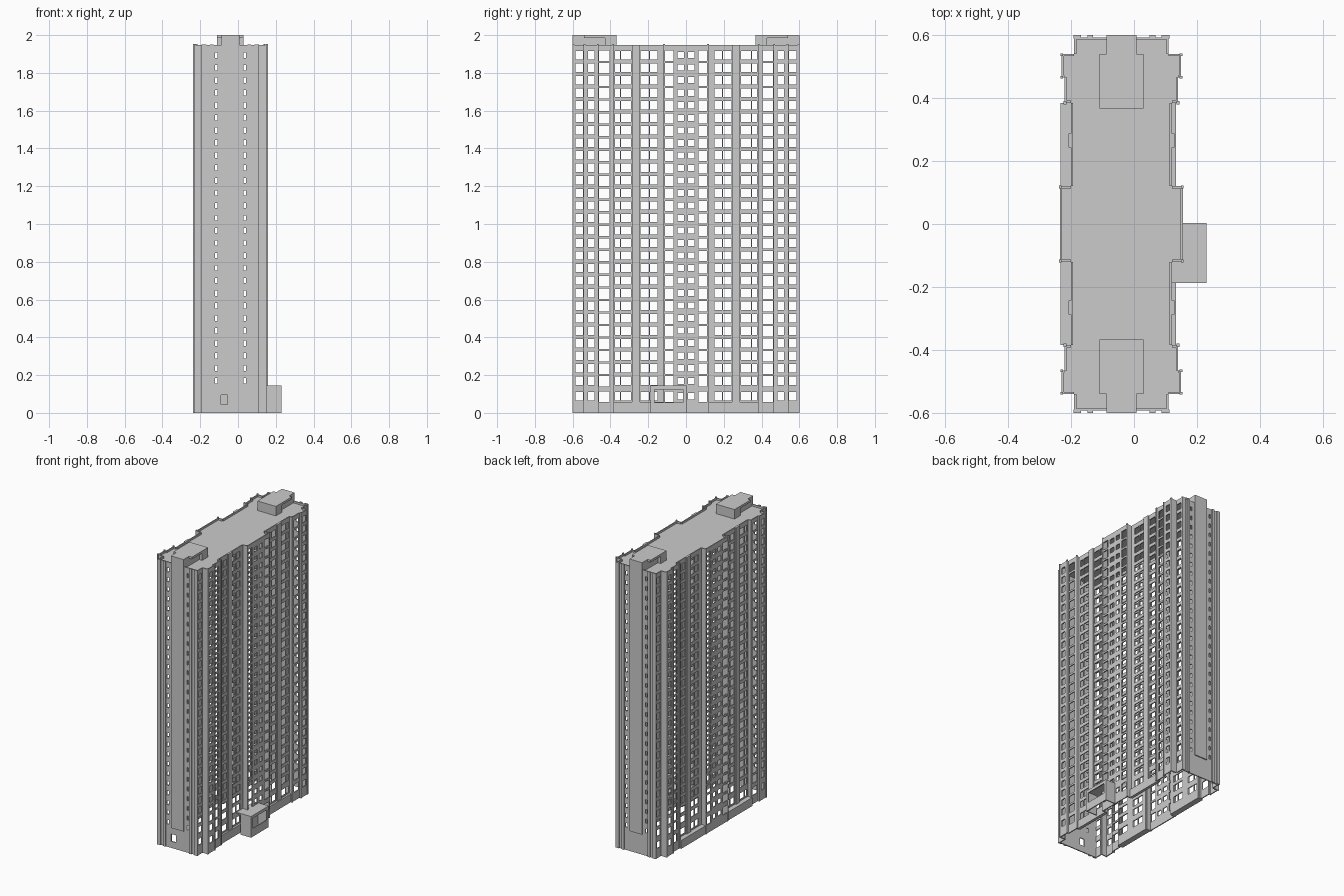
import bpy, bmesh

if "Cube" in bpy.data.objects:
    bpy.data.objects.remove(bpy.data.objects["Cube"])

CX = -0.04            # tower axis in x
TOP, ROOF = 1.948, 1.935
ROWS = [0.088] + [0.17 + 0.0663 * i for i in range(27)]


def finish(bm, name, loc=(0, 0, 0)):
    me = bpy.data.meshes.new(name)
    bm.to_mesh(me)
    bm.free()
    ob = bpy.data.objects.new(name, me)
    ob.location = loc
    bpy.context.collection.objects.link(ob)
    return ob


def add_panel(bm, a, b, holes, top=TOP):
    """Vertical wall from a to b with rectangular holes (u0, u1, z0, z1)."""
    length = ((b[0] - a[0]) ** 2 + (b[1] - a[1]) ** 2) ** 0.5
    us = sorted({0, length} | {u for h in holes for u in h[:2]})
    zs = sorted({0, top} | {z for h in holes for z in h[2:]})
    cache = {}

    def vert(u, z):
        if (u, z) not in cache:
            t = u / length
            cache[u, z] = bm.verts.new((a[0] + (b[0] - a[0]) * t,
                                        a[1] + (b[1] - a[1]) * t, z))
        return cache[u, z]

    for u0, u1 in zip(us, us[1:]):
        for z0, z1 in zip(zs, zs[1:]):
            u, z = (u0 + u1) / 2, (z0 + z1) / 2
            if not any(h[0] < u < h[1] and h[2] < z < h[3] for h in holes):
                bm.faces.new((vert(u0, z0), vert(u1, z0), vert(u1, z1), vert(u0, z1)))


def thicken(ob, t=0.007):
    m = ob.modifiers.new("thickness", "SOLIDIFY")
    m.thickness = t
    m.offset = -1


def add_box(bm, x0, x1, y0, y1, z0, z1):
    vs = bmesh.ops.create_cube(bm, size=1)["verts"]
    for v in vs:
        v.co = (x0 if v.co.x < 0 else x1, y0 if v.co.y < 0 else y1,
                z0 if v.co.z < 0 else z1)


def mirror_xy(ob, x=True, y=True):
    m = ob.modifiers.new("mirror", "MIRROR")
    m.use_axis = (x, y, False)
    m.use_clip = False


# Quarter footprint, counter-clockwise, relative to the tower axis
P = [(.195, 0), (.195, .12), (.16, .12), (.16, .385), (.18, .385), (.18, .465),
     (.19, .465), (.19, .54), (.15, .54), (.15, .593)]
STD, SMALL, TALL = (-.022, .022), (-.016, .016), (-.030, .024)
# Window columns per footprint segment: (y0, y1, height range)
COLS = {0: [(.01, .045, SMALL), (.065, .113, TALL)],
        2: [(.15, .19, STD), (.195, .24, STD), (.292, .345, STD), (.35, .375, STD)],
        4: [(.405, .46, TALL)],
        6: [(.485, .52, STD)],
        8: [(.545, .588, STD)]}

# Long facades
bm = bmesh.new()
for i, (a, b) in enumerate(zip(P, P[1:])):
    holes = [(y0 - a[1], y1 - a[1], z + h[0], z + h[1])
             for y0, y1, h in COLS.get(i, []) for z in ROWS]
    add_panel(bm, a, b, holes)
facade = finish(bm, "long_facades", (CX, 0, 0))
thicken(facade)
mirror_xy(facade)

# End walls with slit windows, front one has a doorway
slits = [(.15 + s * .075 - .007, .15 + s * .075 + .007, z - .014, z + .014)
         for s in (-1, 1) for z in ROWS[1:]]
for name, sy, extra in (("front_end_wall", -1, [(.1, .135, .045, .095)]),
                        ("back_end_wall", 1, [])):
    bm = bmesh.new()
    add_panel(bm, (sy * .15, sy * .593), (-sy * .15, sy * .593), slits + extra) if sy > 0 else \
        add_panel(bm, (-.15, -.593), (.15, -.593), slits + extra)
    thicken(finish(bm, name, (CX, 0, 0)))

# Roof deck
Q = P + [(-x, y) for x, y in reversed(P)]
Q += [(-x, -y) for x, y in P[1:]] + [(x, -y) for x, y in reversed(P[1:])]
ring = [p for i, p in enumerate(Q) if p != Q[i - 1]]
bm = bmesh.new()
bm.faces.new([bm.verts.new((x, y, ROOF)) for x, y in ring])
finish(bm, "roof_deck", (CX, 0, 0))

# Vertical ribs on the facades and end walls
bm = bmesh.new()
add_box(bm, .158, .168, .243, .287, 0, TOP)
add_box(bm, .19, .198, .112, .122, 0, TOP + .005)
add_box(bm, .175, .184, .380, .390, 0, TOP + .005)
add_box(bm, .185, .194, .462, .470, 0, TOP + .005)
add_box(bm, .185, .194, .533, .542, 0, TOP + .005)
add_box(bm, .128, .152, .59, .6, 0, TOP + .003)
add_box(bm, .09, .108, .59, .6, 0, TOP + .003)
ribs = finish(bm, "facade_ribs", (CX, 0, 0))
mirror_xy(ribs)

# Central pier on each end wall, kept clear of the doorway
bm = bmesh.new()
add_box(bm, -.048, .048, .592, .6, .14, 2.0)
mirror_xy(finish(bm, "end_pier", (CX, 0, 0)), x=False)

# Rooftop machine rooms: narrow core, wide rear block, cap slab
bm = bmesh.new()
add_box(bm, -.048, .048, .43, .593, ROOF, 2.0)
add_box(bm, -.07, .07, .367, .43, ROOF, 1.985)
add_box(bm, -.07, .07, .367, .54, 1.985, 2.0)
mirror_xy(finish(bm, "machine_rooms", (CX, 0, 0)), x=False)

# Low plinths closing the recessed bays
for name, x0, x1 in (("left_plinth", -.233, -.20), ("right_plinth", .12, .133)):
    bm = bmesh.new()
    add_box(bm, x0, x1, .12, .385, 0, .057)
    mirror_xy(finish(bm, name), x=False)

# Entrance porch with a wide opening
bm = bmesh.new()
add_panel(bm, (.15, -.188), (.23, -.188), [], .145)
add_panel(bm, (.23, -.188), (.23, .003), [(.02, .171, .055, .125)], .145)
add_panel(bm, (.23, .003), (.15, .003), [], .145)
thicken(finish(bm, "entrance_porch"))
bm = bmesh.new()
add_box(bm, .12, .23, -.188, .003, .137, .145)
finish(bm, "porch_roof")
